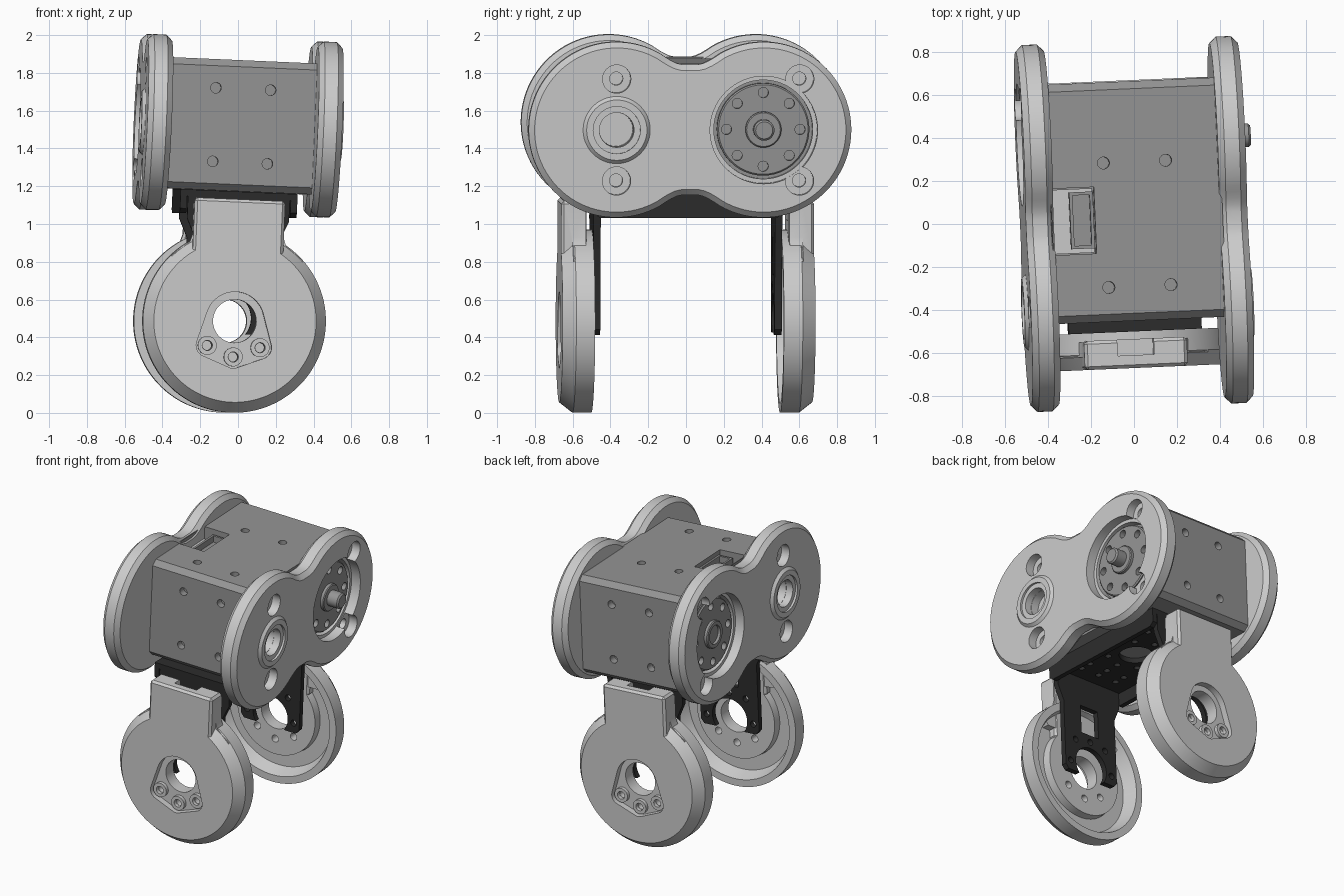
import bpy, bmesh, math
from mathutils import Matrix, Vector, geometry

if "Cube" in bpy.data.objects:
    bpy.data.objects.remove(bpy.data.objects["Cube"])

TILT = math.radians(2.5)
AXIS_Z = -1.035          # wheel axis height relative to the body centre
parts = []


def material(name, v):
    m = bpy.data.materials.new(name)
    m.diffuse_color = (v, v, v, 1)
    m.use_nodes = True
    m.node_tree.nodes["Principled BSDF"].inputs["Base Color"].default_value = m.diffuse_color
    return m


GREY, BLACK = material("mid_grey", 0.3), material("black", 0.025)


def circle(u, v, r, n=48):
    return [(u + r * math.cos(2 * math.pi * i / n), v + r * math.sin(2 * math.pi * i / n)) for i in range(n)]


def rect(u0, u1, v0, v1):
    return [(u0, v0), (u1, v0), (u1, v1), (u0, v1)]


def hull(pts):
    return [pts[i] for i in geometry.convex_hull_2d([Vector(p) for p in pts])]


def place(axis, u, v, d):
    return {"x": (d, u, v), "y": (u, d, v), "z": (u, v, d)}[axis]


def make(name, bm, mat=None):
    bmesh.ops.recalc_face_normals(bm, faces=bm.faces)
    me = bpy.data.meshes.new(name)
    bm.to_mesh(me)
    bm.free()
    ob = bpy.data.objects.new(name, me)
    bpy.context.collection.objects.link(ob)
    if mat:
        me.materials.append(mat)
    parts.append(ob)
    return ob


def loft(name, rings, mat=None):
    """Skin a stack of equal-length 3D rings, capping both ends."""
    bm = bmesh.new()
    vs = [[bm.verts.new(p) for p in r] for r in rings]
    n = len(vs[0])
    for a, b in zip(vs, vs[1:]):
        for i in range(n):
            bm.faces.new((a[i], a[(i + 1) % n], b[(i + 1) % n], b[i]))
    bm.faces.new(vs[0])
    bm.faces.new(vs[-1])
    return make(name, bm, mat)


def prism(name, pts, a, b, axis, mat=None, bevel=0):
    ob = loft(name, [[place(axis, u, v, d) for u, v in pts] for d in (a, b)], mat)
    if bevel:
        m = ob.modifiers.new("bevel", "BEVEL")
        m.width, m.segments, m.limit_method, m.angle_limit = bevel, 1, "ANGLE", math.radians(50)
        bake(ob)
    return ob


def bake(ob):
    dg = bpy.context.evaluated_depsgraph_get()
    me = bpy.data.meshes.new_from_object(ob.evaluated_get(dg))
    ob.modifiers.clear()
    ob.data = me


def combine(ob, others, op="DIFFERENCE"):
    for c in others:
        m = ob.modifiers.new("bool", "BOOLEAN")
        m.operation, m.object, m.solver = op, c, "EXACT"
    bake(ob)
    for c in others:
        parts.remove(c)
        bpy.data.objects.remove(c)
    return ob


def hole(u, v, r, a, b, axis, n=32):
    return prism("cutter", circle(u, v, r, n), a, b, axis)


# Servo body with screw holes and connector recess
body = prism("servo_body", rect(-0.45, 0.665, -0.347, 0.347), -0.4, 0.4, "x", GREY)
bm = bmesh.new()
bm.from_mesh(body.data)
long_edges = [e for e in bm.edges if abs(e.verts[0].co.x - e.verts[1].co.x) > 0.5]
bmesh.ops.bevel(bm, geom=long_edges, offset=0.035, segments=1, affect="EDGES")
bm.to_mesh(body.data)
bm.free()
cuts = [prism("cutter", rect(-0.395, -0.195, -0.13, 0.18), 0.25, 0.4, "z")]
for sx in (-1, 1):
    for s in (-1, 1):
        cuts.append(hole(sx * 0.145, s * 0.29, 0.028, 0.29, 0.4, "z", 20))
        cuts.append(hole(sx * 0.145, s * 0.195, 0.028, -0.5, -0.4, "y", 20))
        cuts.append(hole(sx * 0.145, s * 0.195, 0.028, 0.61, 0.7, "y", 20))
combine(body, cuts)
prism("connector_floor", rect(-0.39, -0.2, -0.125, 0.175), 0.24, 0.26, "z")
socket = prism("connector_socket", rect(-0.31, -0.2, -0.105, 0.16), 0.255, 0.32, "z", GREY)
combine(socket, [prism("cutter", rect(-0.295, -0.215, -0.09, 0.145), 0.275, 0.4, "z")])

# Figure-eight side plates, each with a horn recess and a bearing
R, C = 0.465, 0.39
quarter = [(C + R * math.cos(t), R * math.sin(t)) for t in [math.radians(119.7) * i / 30 for i in range(31)]]
quarter += [(0.13, 0.384), (0.10, 0.366), (0.07, 0.352), (0.04, 0.345)]
upper = quarter + [(-y, z) for y, z in reversed(quarter)]
outline = upper + [(y, -z) for y, z in reversed(upper[1:-1])]
for side, s in (("right", 1), ("left", -1)):
    plate = prism(side + "_plate", outline, s * 0.387, s * 0.517, "x", None, 0.03)
    cuts = [hole(C, 0, 0.285, s * 0.45, s * 0.6, "x", 64), hole(C, 0, 0.262, s * 0.3, s * 0.6, "x", 64),
            hole(-C, 0, 0.17, s * 0.47, s * 0.6, "x"), hole(-C, 0, 0.09, s * 0.41, s * 0.6, "x")]
    for y in (-C, 0.58):
        for z in (-0.27, 0.27):
            cuts += [hole(y, z, 0.075, s * 0.455, s * 0.6, "x"), hole(y, z, 0.035, s * 0.41, s * 0.5, "x")]
    combine(plate, cuts)
    ring = prism(side + "_bearing", circle(-C, 0, 0.18), s * 0.46, s * 0.535, "x", None, 0.02)
    combine(ring, [hole(-C, 0, 0.125, s * 0.52, s * 0.6, "x"), hole(-C, 0, 0.092, s * 0.4, s * 0.6, "x")])
    horn = prism(side + "_horn", circle(C, 0, 0.245), s * 0.39, s * 0.45, "x", GREY, 0.008)
    combine(horn, [hole(y, z, 0.027, s * 0.41, s * 0.5, "x", 20) for y, z in circle(C, 0, 0.195, 8)])
    boss = prism(side + "_horn_boss", circle(C, 0, 0.095), s * 0.44, s * 0.475, "x", GREY, 0.006)
    if s > 0:
        prism("axle", circle(C, 0, 0.055), 0.46, 0.56, "x", GREY, 0.01)
    else:
        combine(boss, [hole(C, 0, 0.065, -0.455, -0.5, "x")])

# Black U bracket: top web, side flanges and two forked legs
web = prism("bracket_web", rect(-0.31, 0.31, -0.5, 0.5), -0.385, -0.349, "z", BLACK)
cuts = [hole(0, 0, 0.11, -0.5, -0.3, "z")]
cuts += [hole(x, y, 0.022, -0.5, -0.3, "z", 16) for x, y in circle(0, 0, 0.18, 8)]
cuts += [hole(x, y, 0.022, -0.5, -0.3, "z", 16) for x in (-0.15, 0, 0.15) for y in (-0.36, -0.28, 0.28, 0.36)]
combine(web, cuts)
for side, s in (("right", 1), ("left", -1)):
    prism(side + "_bracket_flange", [(-0.5, -0.35), (0.5, -0.35), (0.5, -0.45), (0.47, -0.475), (-0.47, -0.475), (-0.5, -0.45)],
          s * 0.275, s * 0.31, "x", BLACK)
half = [(0.27, -0.36), (0.27, -0.5), (0.225, -0.6), (0.225, -1.07), (0.2, -1.1)]
leg_shape = half + [(-x, z) for x, z in reversed(half)]
for side, s in (("front", -1), ("back", 1)):
    leg = prism(side + "_bracket_leg", leg_shape, s * 0.462, s * 0.5, "y", BLACK)
    cuts = [prism("cutter", rect(-0.075, 0.075, -0.79, -0.59), s * 0.4, s * 0.6, "y"),
            hole(0, -1.02, 0.135, s * 0.4, s * 0.6, "y"),
            prism("cutter", rect(-0.1, 0.1, -1.2, -1.03), s * 0.4, s * 0.6, "y")]
    cuts += [hole(x, z, 0.022, s * 0.4, s * 0.6, "y", 16)
             for x, z in ((-0.18, -1.03), (0.18, -1.03), (-0.13, -0.86), (0, -0.84), (0.13, -0.86))]
    combine(leg, cuts)

# Round cup-shaped feet with a neck and a recessed screw pocket
cup = [(0.3, 0.535), (0.305, 0.59), (0.4, 0.59), (0.435, 0.5), (0.485, 0.5), (0.485, 0.6), (0.43, 0.67)]
flare = [(0.24, -0.42), (0.24, -0.58), (0.255, -0.625), (0.29, -0.655), (0.35, -0.7), (0.3, -0.78)]
screws = [(-0.14, AXIS_Z - 0.135), (0, AXIS_Z - 0.19), (0.14, AXIS_Z - 0.135)]
for side, s in (("front", -1), ("back", 1)):
    foot = loft(side + "_foot", [[(x, s * y, z) for x, z in circle(0, AXIS_Z, r, 96)] for r, y in cup])
    tab = prism("tab", rect(-0.24, 0.24, -0.85, -0.39), s * 0.535, s * 0.67, "y", None, 0.015)
    combine(tab, [prism("cutter", rect(-0.085, 0.085, -0.5, -0.3), s * 0.5, s * 0.61, "y")])
    root = prism("root", flare + [(-x, z) for x, z in reversed(flare)], s * 0.54, s * 0.61, "y")
    combine(root, [prism("cutter", rect(-0.085, 0.085, -0.5, -0.3), s * 0.5, s * 0.61, "y")])
    combine(foot, [root, tab], "UNION")
    pocket = hull(circle(0, AXIS_Z, 0.155) + [p for u, v in screws for p in circle(u, v, 0.06, 24)])
    cuts = [prism("cutter", pocket, s * 0.625, s * 0.8, "y"), hole(0, AXIS_Z, 0.115, s * 0.4, s * 0.8, "y")]
    cuts += [hole(u, v, 0.025, s * 0.4, s * 0.8, "y", 20) for u, v in screws]
    combine(foot, cuts)
    for i, (u, v) in enumerate(screws):
        seat = prism(f"{side}_screw_seat_{i}", circle(u, v, 0.05, 32), s * 0.62, s * 0.65, "y")
        combine(seat, [hole(u, v, 0.027, s * 0.5, s * 0.8, "y", 20)])

# Tilt the whole assembly into its pose, then smooth the round surfaces
pose = Matrix.Translation((0, 0, 1.52)) @ Matrix.Rotation(TILT, 4, "Z") @ Matrix.Rotation(TILT, 4, "Y")
bpy.ops.object.select_all(action="DESELECT")
for ob in parts:
    ob.data.transform(pose)
    ob.select_set(True)
bpy.context.view_layer.objects.active = parts[0]
bpy.ops.object.shade_smooth_by_angle(angle=math.radians(25))
